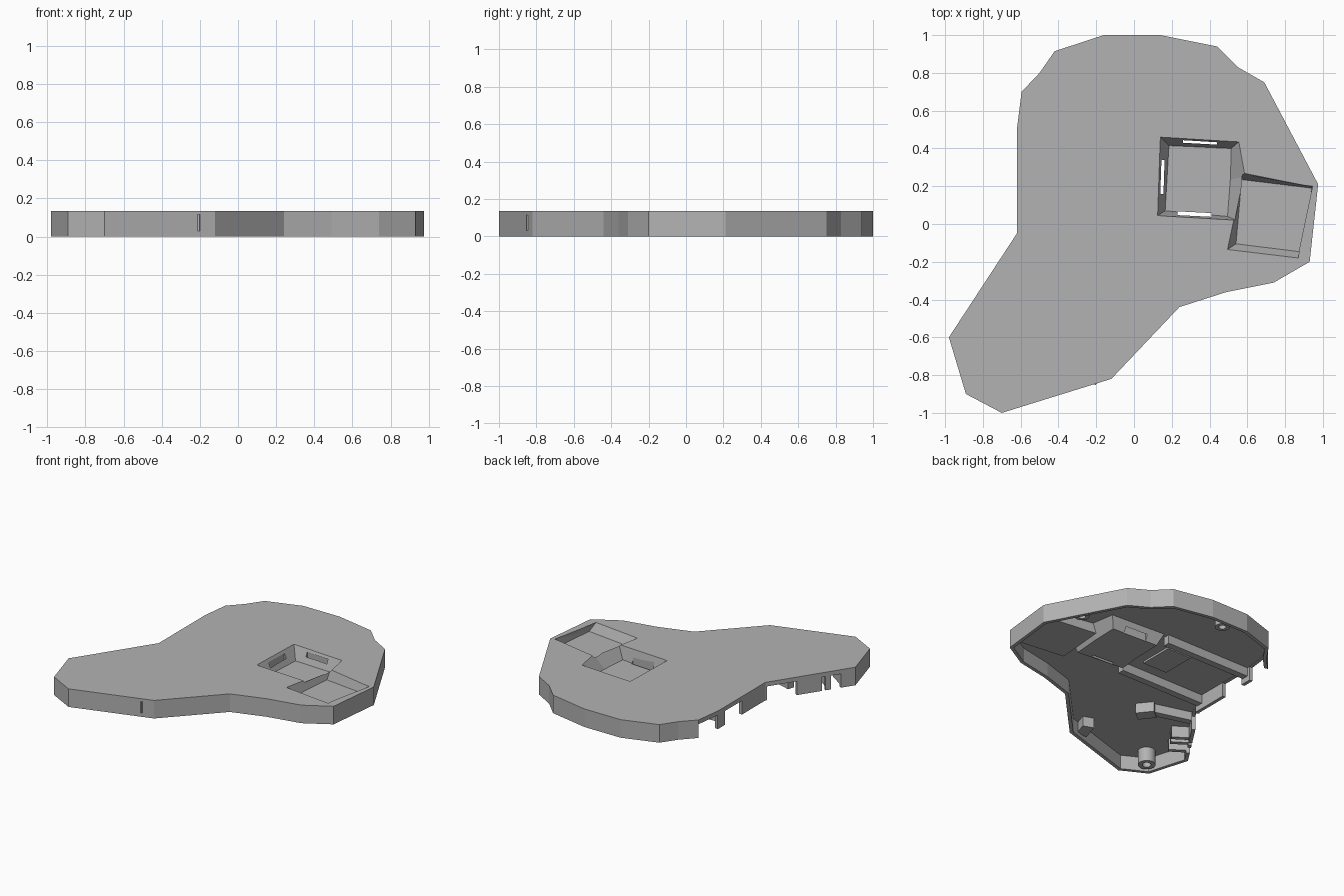
import bpy, bmesh
from math import atan2
from mathutils import Vector

cube = bpy.data.objects.get("Cube")
if cube:
    bpy.data.objects.remove(cube, do_unlink=True)

grey = bpy.data.materials.new("light_grey_plastic")
grey.use_nodes = True
grey.diffuse_color = (0.45, 0.45, 0.45, 1)
grey.node_tree.nodes["Principled BSDF"].inputs["Base Color"].default_value = (0.45, 0.45, 0.45, 1)

TOP, CEIL, WALL = 0.135, 0.105, 0.025


def make(name, bm):
    bmesh.ops.recalc_face_normals(bm, faces=bm.faces)
    me = bpy.data.meshes.new(name)
    bm.to_mesh(me)
    bm.free()
    me.materials.append(grey)
    ob = bpy.data.objects.new(name, me)
    bpy.context.collection.objects.link(ob)
    return ob


def loft(name, low, high, z0, z1):
    """Solid between a lower and an upper outline with equal point counts."""
    bm = bmesh.new()
    a = [bm.verts.new((x, y, z0)) for x, y in low]
    b = [bm.verts.new((x, y, z1)) for x, y in high]
    bm.faces.new(a)
    bm.faces.new(b)
    for i in range(len(a)):
        j = (i + 1) % len(a)
        bm.faces.new((a[i], a[j], b[j], b[i]))
    return make(name, bm)


def offset(points, d):
    """Move a clockwise outline inwards by d (outwards when negative)."""
    pts, out = [Vector(p) for p in points], []
    for i, p in enumerate(pts):
        e0 = (p - pts[i - 1]).normalized()
        e1 = (pts[(i + 1) % len(pts)] - p).normalized()
        n0, n1 = Vector((e0.y, -e0.x)), Vector((e1.y, -e1.x))
        out.append(p + (n0 + n1) * d / (1 + n0.dot(n1)))
    return out


def bar(name, a, b, width, z0, z1):
    """Straight box from a to b in plan."""
    a, b = Vector(a), Vector(b)
    d = (b - a).normalized()
    n = Vector((-d.y, d.x)) * width / 2
    ring = [a + n, b + n, b - n, a - n]
    return loft(name, ring, ring, z0, z1)


def tube(name, x, y, r, hole, z0, z1):
    """Hollow screw post."""
    bm = bmesh.new()
    rings = []
    for rad, z in ((r, z1), (r, z0), (hole, z0), (hole, z1)):
        rings.append(bmesh.ops.create_circle(bm, segments=24, radius=rad)["verts"])
        for v in rings[-1]:
            v.co += Vector((x, y, z))
    for k in range(4):
        p, q = rings[k], rings[(k + 1) % 4]
        for i in range(24):
            j = (i + 1) % 24
            bm.faces.new((p[i], p[j], q[j], q[i]))
    ob = make(name, bm)
    for f in ob.data.polygons:
        f.use_smooth = abs(f.normal.z) < 0.5
    return ob


def combine(target, other, op):
    mod = target.modifiers.new(op, "BOOLEAN")
    mod.operation, mod.solver, mod.object = op, "EXACT", other
    bpy.context.view_layer.objects.active = target
    bpy.ops.object.modifier_apply(modifier=mod.name)
    bpy.data.objects.remove(other, do_unlink=True)


# Case lid: outline prism hollowed from below
outline = [(-0.16, 1), (0.14, 1), (0.44, 0.94), (0.55, 0.83), (0.69, 0.75), (0.975, 0.21),
           (0.93, -0.2), (0.74, -0.31), (0.49, -0.36), (0.24, -0.44), (-0.12, -0.82),
           (-0.7, -1), (-0.89, -0.9), (-0.98, -0.6), (-0.62, -0.05), (-0.62, 0.5),
           (-0.595, 0.7), (-0.5, 0.8), (-0.42, 0.915)]
lid = loft("case_lid", outline, outline, 0, TOP)
inner = offset(outline, WALL)
combine(lid, loft("cavity", inner, inner, -0.1, CEIL), "DIFFERENCE")

# Openings in the side wall
tail, bend, side, upper = outline[13:17]
for a, b, t0, t1 in ((bend, tail, 0.02, 0.35), (bend, tail, 0.63, 0.67), (bend, tail, 0.73, 0.84),
                     (bend, side, 0.5, 0.86), (side, upper, 0.05, 1.0)):
    a, b = Vector(a), Vector(b)
    combine(lid, bar("cut", a.lerp(b, t0), a.lerp(b, t1), 0.09, -0.1, CEIL - 0.002), "DIFFERENCE")

# Two joined pockets with sloping sides: (floor outline, rim outline, floor height)
pockets = [([(0.185, 0.415), (0.515, 0.40), (0.51, 0.235), (0.495, 0.04), (0.165, 0.07)],
            [(0.14, 0.46), (0.555, 0.435), (0.585, 0.25), (0.54, 0.02), (0.125, 0.045)], 0.04),
           ([(0.57, 0.235), (0.94, 0.19), (0.905, -0.15), (0.54, -0.105)],
            [(0.575, 0.27), (0.945, 0.225), (0.87, -0.18), (0.495, -0.135)], 0.07)]
pockets[1][1][1:3] = [(0.945, 0.2), (0.87, -0.18)]
for floor, rim, z in pockets:
    combine(lid, loft("housing", offset(floor, -0.02), offset(rim, -0.02), z - 0.02, TOP - 0.01), "UNION")
for floor, rim, z in pockets:
    # extend the slope just past the top so the cut is clean
    k = (TOP + 0.01 - z) / (TOP - z)
    high = [Vector(f).lerp(Vector(r), k) for f, r in zip(floor, rim)]
    combine(lid, loft("pocket", floor, high, z, TOP + 0.01), "DIFFERENCE")

# Light slots through three sides of the square pocket
for a, b in (((0.26, 0.44), (0.44, 0.43)), ((0.146, 0.16), (0.152, 0.34)), ((0.23, 0.057), (0.41, 0.048))):
    combine(lid, bar("slot", a, b, 0.02, -0.05, TOP - 0.02), "DIFFERENCE")

# Rails holding the circuit board
for i, y in enumerate((-0.02, 0.46)):
    bar(f"board_rail_{i + 1}", (0.1, y), (-0.6, y), 0.05, 0.04, CEIL + 0.01)
bar("board_rest", (-0.1, 0.1), (-0.1, 0.36), 0.2, CEIL - 0.015, CEIL + 0.01)

# Screw posts
tube("screw_post_right", 0.77, 0.37, 0.05, 0.025, 0.05, CEIL + 0.01)
tube("screw_post_back", -0.05, 0.87, 0.05, 0.025, 0.05, CEIL + 0.01)
tube("screw_post_tail", -0.8, -0.82, 0.06, 0.03, 0, CEIL + 0.01)

# Cable clamps in the tail
bar("clamp_block", (-0.36, -0.4), (-0.44, -0.3), 0.09, 0.03, CEIL + 0.01)
bar("clamp_arm", (-0.42, -0.32), (-0.7, -0.24), 0.05, 0.04, CEIL + 0.01)
bar("tail_block", (-0.24, -0.84), (-0.2, -0.72), 0.08, 0.03, CEIL + 0.01)
for i, t in enumerate((0.6, 0.7, 0.86)):
    p = Vector(bend).lerp(Vector(tail), t)
    bar(f"cable_rib_{i + 1}", p + Vector((0.02, -0.013)), p + Vector((0.12, -0.08)), 0.03, 0.02, CEIL + 0.01)
